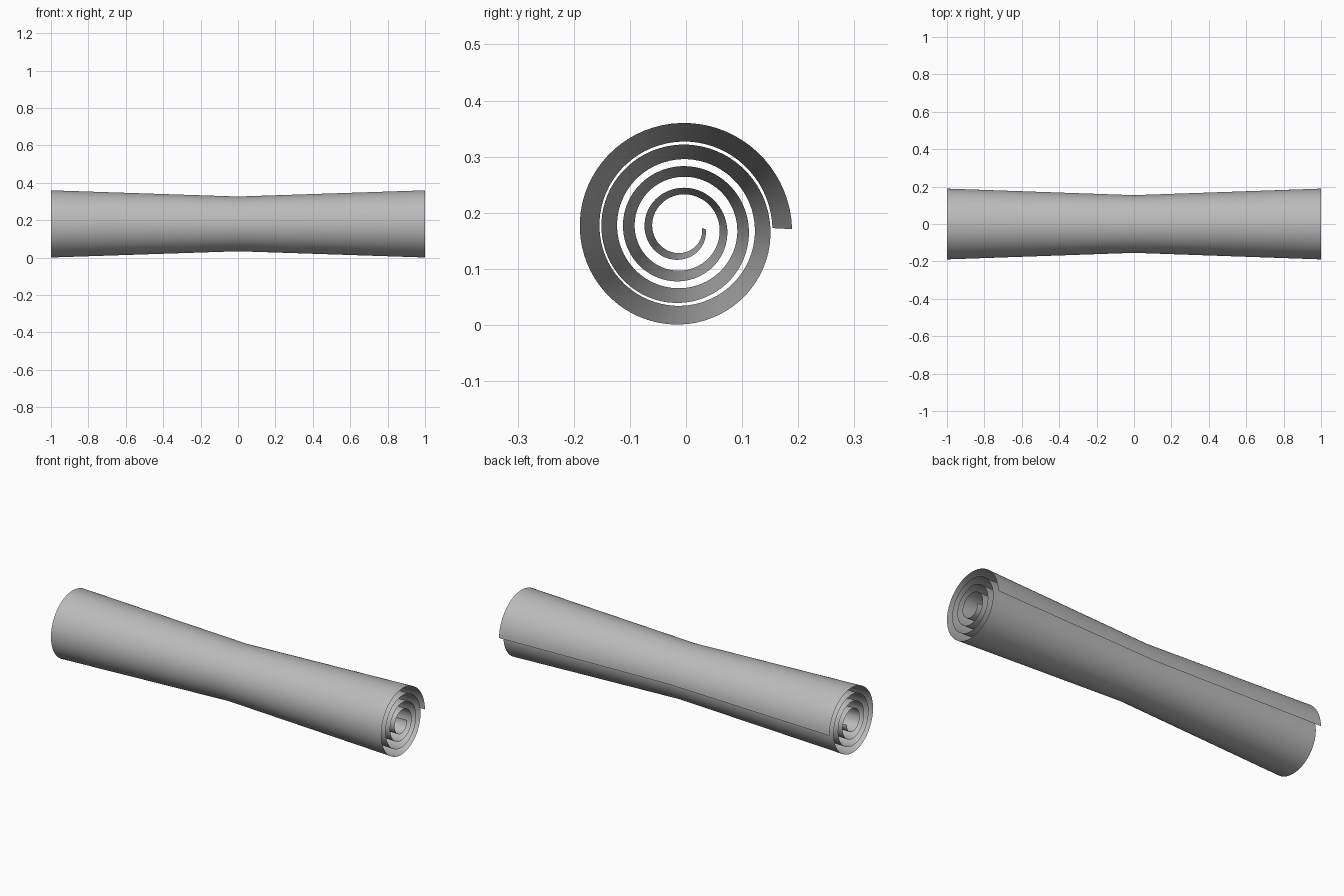
import bpy, bmesh, math

cube = bpy.data.objects.get("Cube")
if cube:
    bpy.data.objects.remove(cube, do_unlink=True)

TURNS = 4
STEPS = 72 * TURNS
R_IN, R_OUT = 0.0447, 0.1988          # spiral radii at the ends of the roll
CY, CZ = -0.0097, 0.1708              # spiral centre
WAIST, WAIST_Z = 0.815, 0.181         # narrowing at mid length


def spiral_point(i):
    t = i / STEPS
    r = R_IN + (R_OUT - R_IN) * t
    a = -2 * math.pi * TURNS * t
    return CY + r * math.cos(a), CZ + r * math.sin(a)


# Plain grey sheet material
grey = bpy.data.materials.new("plain_grey")
grey.use_nodes = True
colour = (0.5, 0.5, 0.5, 1)
grey.diffuse_color = colour
grey.node_tree.nodes["Principled BSDF"].inputs["Base Color"].default_value = colour

# Rolled sheet: a spiral profile lofted through end, waist and end
bm = bmesh.new()
rows = []
for x, s in ((-1, 1), (0, WAIST), (1, 1)):
    row = []
    for i in range(STEPS + 1):
        y, z = spiral_point(i)
        row.append(bm.verts.new((x, y * s, WAIST_Z + (z - WAIST_Z) * s)))
    rows.append(row)
for a, b in zip(rows, rows[1:]):
    for i in range(STEPS):
        face = bm.faces.new((a[i], a[i + 1], b[i + 1], b[i]))
        face.smooth = True

# Face the sheet outwards
bm.normal_update()
bm.faces.ensure_lookup_table()
last = bm.faces[STEPS - 1]
mid = last.calc_center_median()
if last.normal.y * (mid.y - CY) + last.normal.z * (mid.z - CZ) < 0:
    bmesh.ops.reverse_faces(bm, faces=bm.faces[:])

mesh = bpy.data.meshes.new("rolled_sheet")
bm.to_mesh(mesh)
bm.free()
mesh.materials.append(grey)
sheet = bpy.data.objects.new("rolled_sheet", mesh)
bpy.context.collection.objects.link(sheet)
